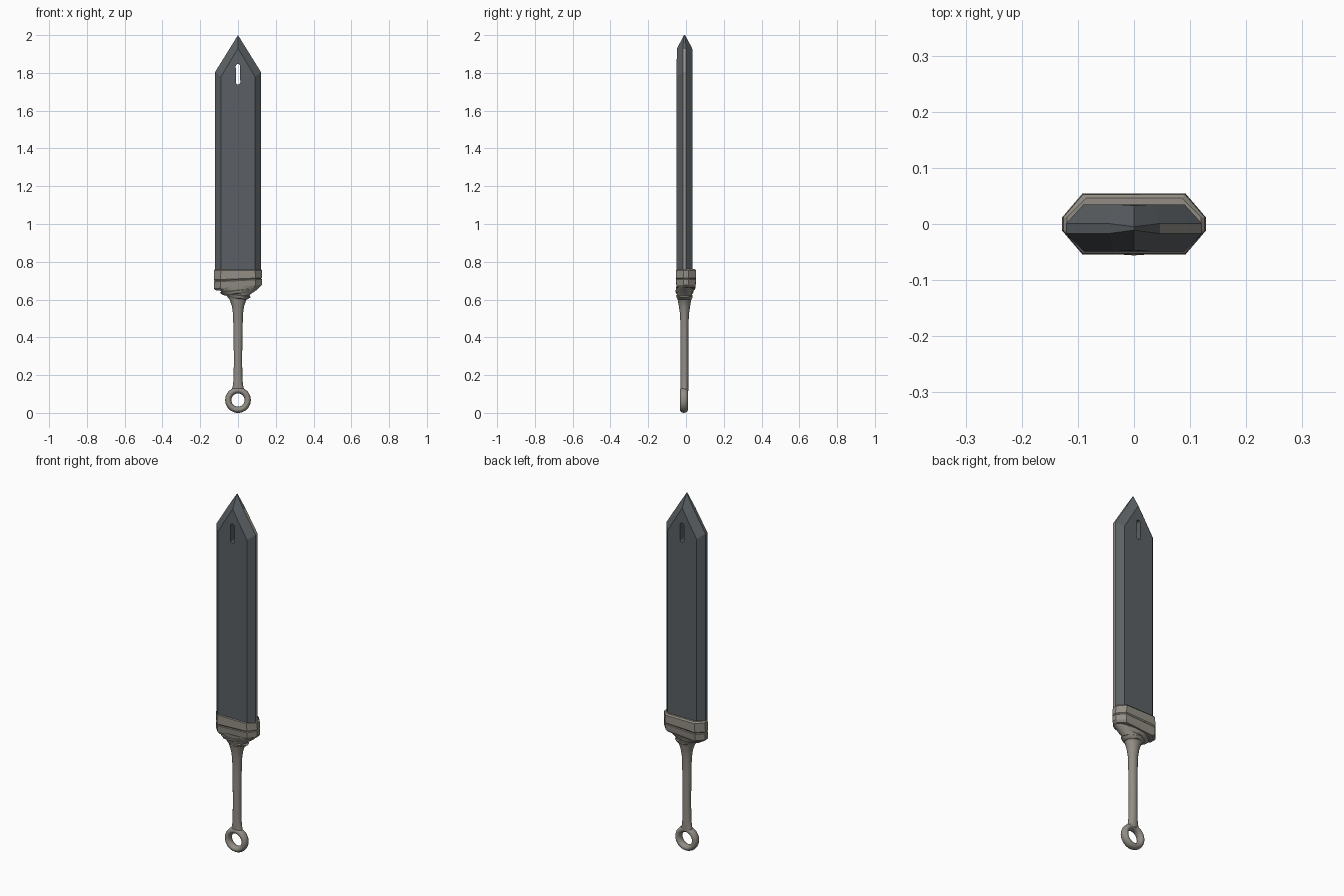
import bpy, bmesh, math
from mathutils import Vector

cube = bpy.data.objects.get("Cube")
if cube:
    bpy.data.objects.remove(cube, do_unlink=True)


def material(name, rgb):
    m = bpy.data.materials.new(name)
    m.use_nodes = True
    m.diffuse_color = (*rgb, 1)
    bsdf = m.node_tree.nodes["Principled BSDF"]
    bsdf.inputs["Base Color"].default_value = (*rgb, 1)
    bsdf.inputs["Roughness"].default_value = 0.7
    return m


steel = material("dark steel", (0.105, 0.118, 0.128))
wrap = material("grey tan wrap", (0.29, 0.27, 0.235))
MID = -0.008  # depth of the blade and grip centre plane


def finish(name, bm, mats, angle=None):
    bmesh.ops.recalc_face_normals(bm, faces=bm.faces)
    mesh = bpy.data.meshes.new(name)
    bm.to_mesh(mesh)
    bm.free()
    ob = bpy.data.objects.new(name, mesh)
    bpy.context.collection.objects.link(ob)
    for m in mats:
        mesh.materials.append(m)
    if angle:
        bpy.ops.object.select_all(action="DESELECT")
        ob.select_set(True)
        bpy.context.view_layer.objects.active = ob
        bpy.ops.object.shade_smooth_by_angle(angle=math.radians(angle))
    return ob


def loft(name, rings, mats, angle=None):
    """Skin a list of equally long point rings and cap both ends."""
    bm = bmesh.new()
    loops = [[bm.verts.new(p) for p in ring] for ring in rings]
    n = len(loops[0])
    for a, b in zip(loops, loops[1:]):
        for i in range(n):
            bm.faces.new((a[i], a[(i + 1) % n], b[(i + 1) % n], b[i]))
    bm.faces.new(loops[0])
    bm.faces.new(loops[-1])
    return finish(name, bm, mats, angle)


# Blade: outline rings from front flat, over the sharp edge, to back flat
def outline(side_x, low_z, shoulder_z, tip_z, y, tip_y):
    k = 0.38
    slope = (side_x * k, shoulder_z + (tip_z - shoulder_z) * (1 - k))
    right = [(side_x, low_z), (side_x, shoulder_z), slope]
    left = [(-x, z) for x, z in reversed(right)]
    pts = [Vector((x, y, z)) for x, z in right + [(0, tip_z)] + left]
    pts[3].y = tip_y
    return pts


blade = loft("blade", [
    outline(0.09, 0.74, 1.78, 1.93, -0.049, -0.047),
    outline(0.121, 0.74, 1.805, 2.0, MID - 0.009, MID - 0.003),
    outline(0.121, 0.74, 1.805, 2.0, MID + 0.009, MID + 0.003),
    outline(0.09, 0.74, 1.78, 1.93, 0.035, 0.033),
], [steel, wrap])

# Pale worn strip along the left cutting edge
for f in blade.data.polygons:
    c = f.center
    if abs(f.normal.y) < 0.2 and c.x > 0.04:
        f.material_index = 1

# Slot through the blade near the tip
slot_w, slot_lo, slot_hi = 0.012, 1.75, 1.835
slot = []
for i in range(16):
    a = 2 * math.pi * i / 16
    z = slot_hi if math.sin(a) > 0 else slot_lo
    slot.append((slot_w * math.cos(a), z + slot_w * math.sin(a)))
cutter = loft("slot_cutter", [[(x, y, z) for x, z in slot] for y in (-0.2, 0.2)], [steel])
cutter.hide_render = True
mod = blade.modifiers.new("slot", "BOOLEAN")
mod.operation, mod.solver, mod.object = "DIFFERENCE", "EXACT", cutter
bpy.context.view_layer.objects.active = blade
bpy.ops.object.modifier_apply(modifier=mod.name)
bpy.data.objects.remove(cutter, do_unlink=True)


# Collar: slightly tilted hexagonal wrap with a rolled lip
def hexagon(hx, hy, z, tilt=0.0, y=0.0):
    corners = [(hx, -0.012), (hx, 0.012), (hx * 0.72, hy), (-hx * 0.72, hy),
               (-hx, 0.012), (-hx, -0.012), (-hx * 0.72, -hy), (hx * 0.72, -hy)]
    return [(px, py + y, z + tilt * px) for px, py in corners]


loft("collar", [
    hexagon(0.115, 0.045, 0.656, 0.08),
    hexagon(0.127, 0.05, 0.668, 0.08),
    hexagon(0.127, 0.053, 0.70, 0.05),
    hexagon(0.123, 0.05, 0.704, 0.05),
    hexagon(0.128, 0.054, 0.71, 0.04),
    hexagon(0.126, 0.053, 0.755),
    hexagon(0.119, 0.046, 0.762),
], [wrap])


# Grip: round shaft flaring up into the collar
def oval(hx, hy, z, tilt=0.0, n=24):
    return [(hx * math.cos(2 * math.pi * i / n), MID + hy * math.sin(2 * math.pi * i / n),
             z + tilt * hx * math.cos(2 * math.pi * i / n)) for i in range(n)]


loft("grip", [oval(*s) for s in [
    (0.036, 0.02, 0.115), (0.028, 0.021, 0.14), (0.023, 0.021, 0.18), (0.022, 0.021, 0.3),
    (0.024, 0.021, 0.42), (0.026, 0.023, 0.52), (0.032, 0.03, 0.565), (0.045, 0.036, 0.6),
    (0.068, 0.041, 0.63), (0.098, 0.045, 0.65), (0.118, 0.046, 0.668)]], [wrap], 40)

# Overlapping slanted wrap bands on the flare
for i, (hx, hy, z, tilt) in enumerate([(0.088, 0.046, 0.642, 0.12), (0.06, 0.042, 0.616, -0.12)]):
    loft(f"wrap_band_{i + 1}", [
        oval(hx - 0.018, hy - 0.006, z - 0.012, tilt), oval(hx - 0.006, hy, z - 0.007, tilt),
        oval(hx + 0.008, hy + 0.002, z + 0.006, tilt), oval(hx, hy - 0.006, z + 0.012, tilt)],
        [wrap], 40)

# Pommel ring
bpy.ops.mesh.primitive_torus_add(major_segments=40, minor_segments=14, major_radius=0.0515,
                                 minor_radius=0.0165, location=(0, MID - 0.003, 0.068),
                                 rotation=(math.pi / 2, 0, 0))
ring = bpy.context.object
ring.name = "pommel_ring"
ring.scale.z = 1.3
ring.data.materials.append(wrap)
bpy.ops.object.shade_smooth_by_angle(angle=math.radians(60))
